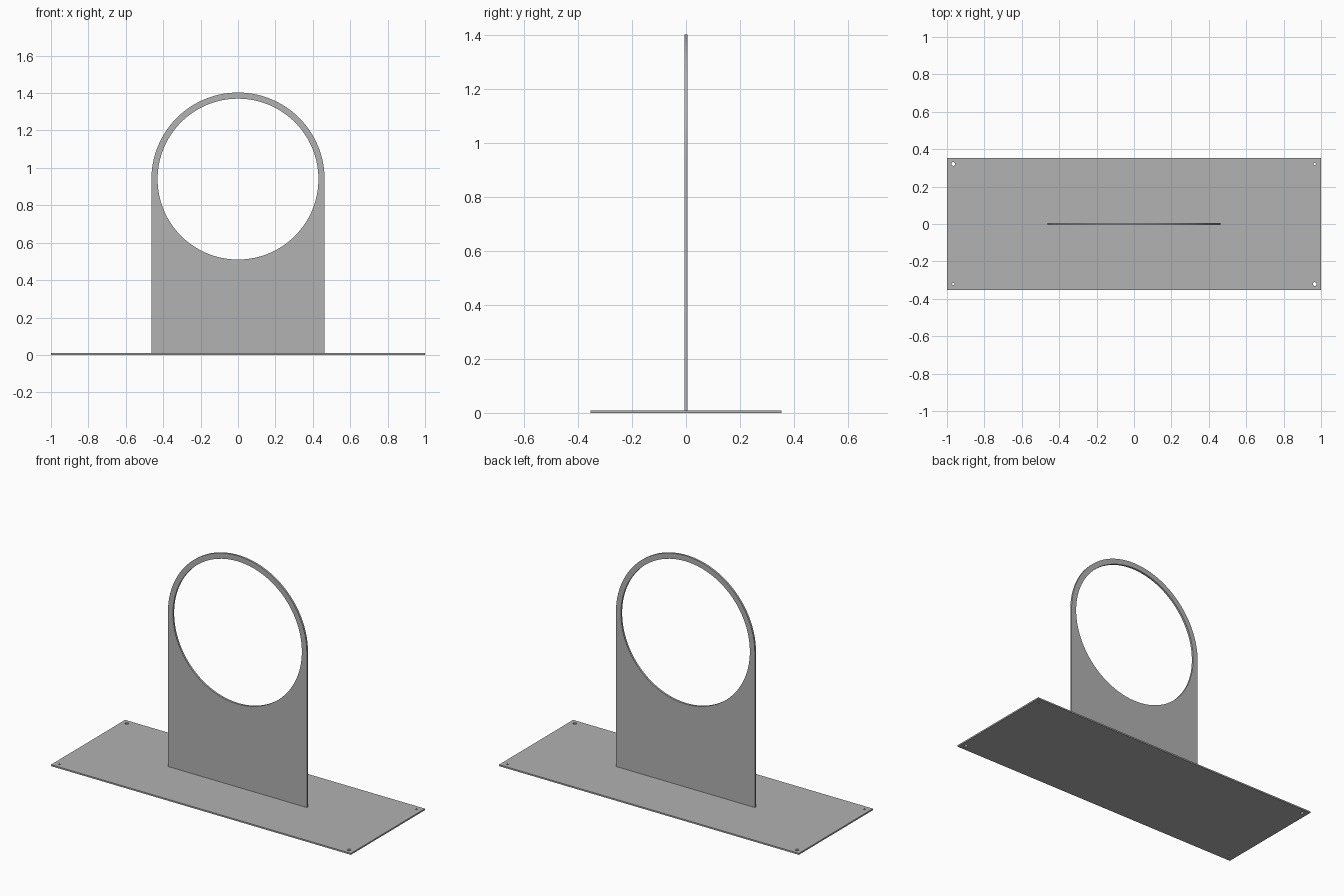
import bpy
from math import pi, sin, cos

cube = bpy.data.objects.get("Cube")
if cube:
    bpy.data.objects.remove(cube, do_unlink=True)

# One plain grey for everything
grey = bpy.data.materials.new("plain_grey")
grey.use_nodes = True
colour = (0.445, 0.445, 0.445, 1)
grey.diffuse_color = colour
grey.node_tree.nodes["Principled BSDF"].inputs["Base Color"].default_value = colour


def arc(cx, cy, r, start, end, steps):
    """Points along an arc, both ends included."""
    angles = [start + (end - start) * i / steps for i in range(steps + 1)]
    return [(cx + r * cos(a), cy + r * sin(a)) for a in angles]


def circle(cx, cy, r, steps):
    return arc(cx, cy, r, 0, 2 * pi, steps)[:-1]


def plate(name, outlines, thickness, location, tilt=0):
    """Flat sheet: first outline is the edge, the others are holes."""
    curve = bpy.data.curves.new(name, "CURVE")
    curve.dimensions = "2D"
    curve.fill_mode = "BOTH"
    curve.extrude = thickness / 2
    for points in outlines:
        spline = curve.splines.new("POLY")
        spline.points.add(len(points) - 1)
        for p, (x, y) in zip(spline.points, points):
            p.co = (x, y, 0, 1)
        spline.use_cyclic_u = True
    obj = bpy.data.objects.new(name, curve)
    bpy.context.collection.objects.link(obj)
    obj.location = location
    obj.rotation_euler.x = tilt
    curve.materials.append(grey)
    bpy.ops.object.select_all(action="DESELECT")
    obj.select_set(True)
    bpy.context.view_layer.objects.active = obj
    bpy.ops.object.convert(target="MESH")
    bpy.ops.object.shade_smooth_by_angle(angle=pi / 6)
    return obj


# Base sheet with a screw hole in each corner, wider on one diagonal
base_t = 0.009
half_w, half_d = 1.0, 0.353
corners = [(-half_w, -half_d), (half_w, -half_d), (half_w, half_d), (-half_w, half_d)]
holes = [circle(sx * 0.966, sy * 0.321, 0.01 if sx != sy else 0.006, 24)
         for sx in (-1, 1) for sy in (-1, 1)]
plate("base_plate", [corners] + holes, base_t, (0, 0, base_t / 2))

# Upright sheet with a rounded top and a large round opening
centre_z, outer_r, inner_r = 0.94, 0.463, 0.43
edge = [(-outer_r, base_t), (outer_r, base_t)] + arc(0, centre_z, outer_r, 0, pi, 64)
opening = circle(0, centre_z, inner_r, 128)
plate("upright_ring_panel", [edge, opening], 0.012, (0, 0, 0), pi / 2)
